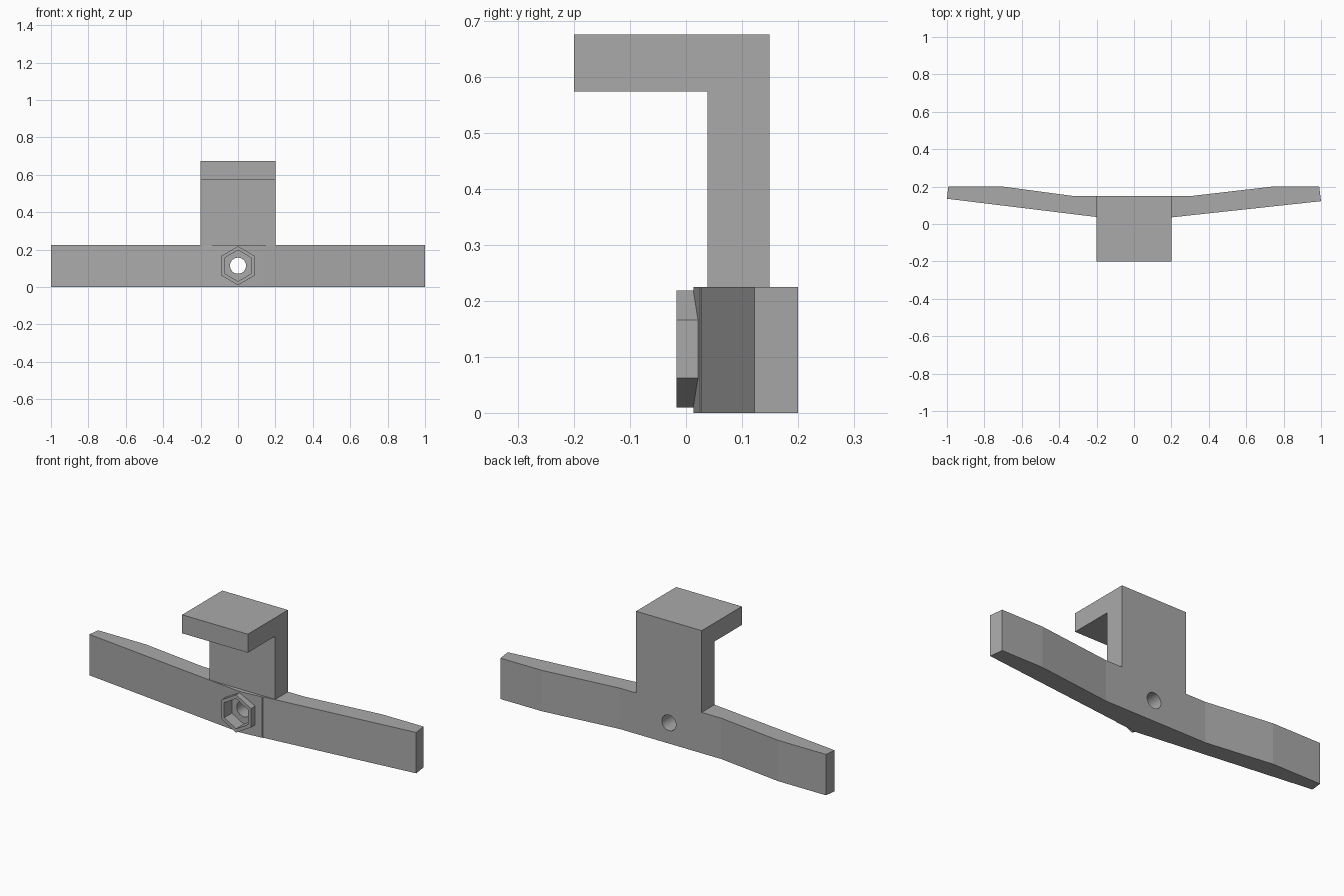
import bpy, bmesh, math
from mathutils import Matrix

if "Cube" in bpy.data.objects:
    bpy.data.objects.remove(bpy.data.objects["Cube"], do_unlink=True)

grey = bpy.data.materials.new("plain grey")
grey.use_nodes = True
colour = (0.4, 0.4, 0.4, 1)
grey.diffuse_color = colour
grey.node_tree.nodes["Principled BSDF"].inputs["Base Color"].default_value = colour


def prism(name, points, offset):
    """Extrude a flat outline of 3D points along an offset."""
    bm = bmesh.new()
    face = bm.faces.new([bm.verts.new(p) for p in points])
    new = bmesh.ops.extrude_face_region(bm, geom=[face])["geom"]
    bmesh.ops.translate(bm, vec=offset,
                        verts=[v for v in new if isinstance(v, bmesh.types.BMVert)])
    bmesh.ops.recalc_face_normals(bm, faces=bm.faces)
    mesh = bpy.data.meshes.new(name)
    bm.to_mesh(mesh)
    bm.free()
    mesh.materials.append(grey)
    obj = bpy.data.objects.new(name, mesh)
    bpy.context.collection.objects.link(obj)
    return obj


def socket_prism(name, sides, radius, y0, y1):
    """Regular prism lying along y at the centre of the bolt seat."""
    ring = []
    for i in range(sides):
        a = math.tau * i / sides
        ring.append((radius * math.sin(a), y0, 0.114 + radius * math.cos(a)))
    return prism(name, ring, (0, y1 - y0, 0))


def combine(target, tool, operation):
    mod = target.modifiers.new(operation, 'BOOLEAN')
    mod.operation, mod.solver, mod.object = operation, 'EXACT', tool
    with bpy.context.temp_override(object=target, active_object=target,
                                   selected_objects=[target]):
        bpy.ops.object.modifier_apply(modifier=mod.name)
    bpy.data.objects.remove(tool, do_unlink=True)


# Bent crossbar, seen from above
outline = [(-1, 0.135), (0, 0.013), (0.13, 0.025), (0.132, 0.028), (1, 0.122),
           (0.99, 0.2), (0.74, 0.2), (0.3, 0.149), (-0.32, 0.149),
           (-0.7, 0.2), (-0.993, 0.2)]
bar = prism("crossbar", [(x, y, 0) for x, y in outline], (0, 0, 0.225))

# Raised hexagonal nut seat with its recess and the through hole
combine(bar, socket_prism("nut_rim", 6, 0.104, -0.017, 0.04), 'UNION')
combine(bar, socket_prism("nut_recess", 6, 0.083, -0.1, 0.05), 'DIFFERENCE')
combine(bar, socket_prism("bolt_hole", 32, 0.043, -0.1, 0.3), 'DIFFERENCE')

# Upright hook with the lip reaching forward
side = [(0.038, 0.225), (0.149, 0.225), (0.149, 0.675),
        (-0.2, 0.675), (-0.2, 0.573), (0.038, 0.573)]
prism("hook", [(-0.2, y, z) for y, z in side], (0.4, 0, 0))
